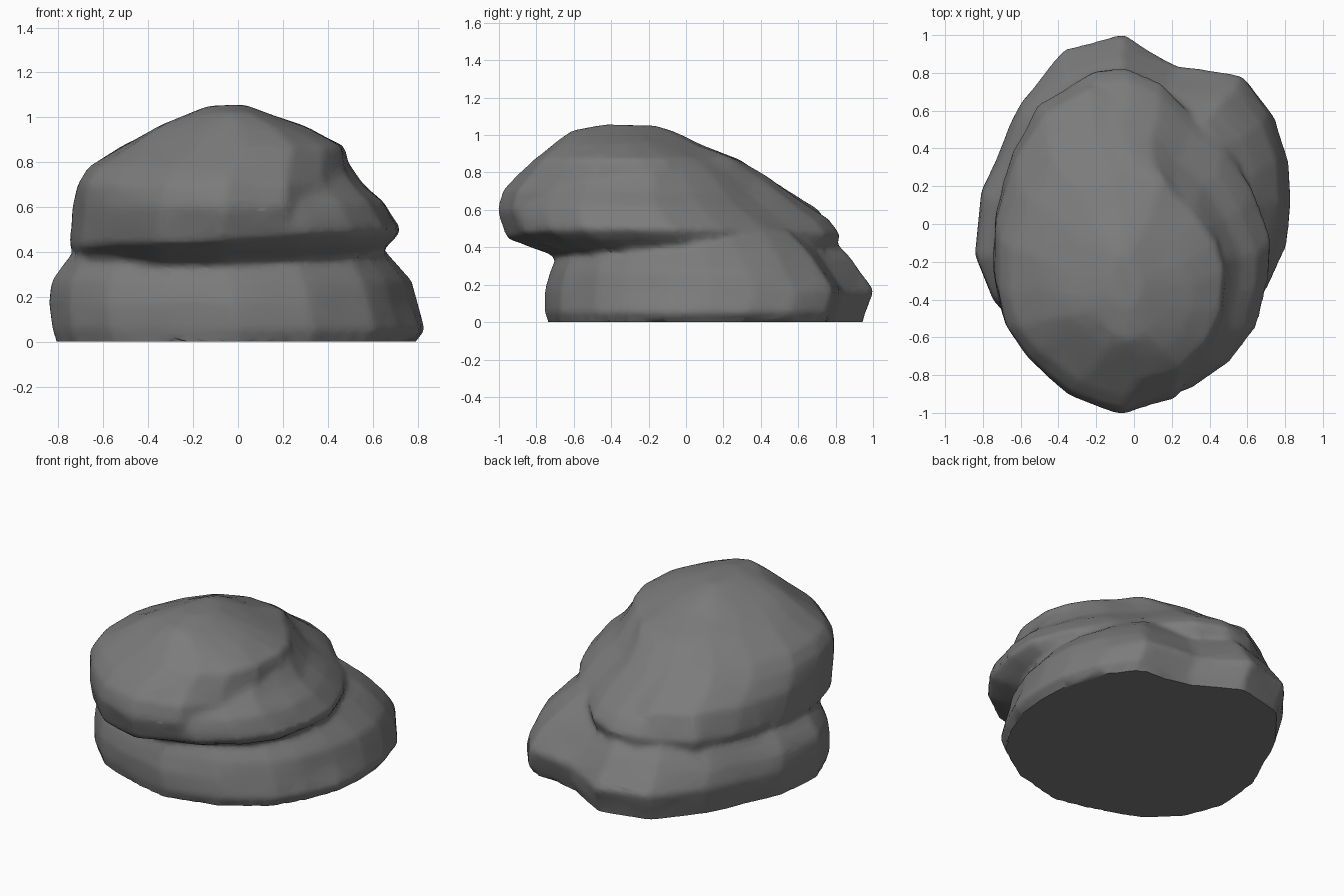
import bpy, bmesh
from mathutils import Vector, noise

cube = bpy.data.objects.get("Cube")
if cube:
    bpy.data.objects.remove(cube, do_unlink=True)

stone = bpy.data.materials.new("dark grey stone")
stone.use_nodes = True
GREY = (0.2, 0.2, 0.2, 1)
stone.diffuse_color = GREY
stone.node_tree.nodes["Principled BSDF"].inputs["Base Color"].default_value = GREY


def lump(bm, outline, levels, lean=0.0):
    """Closed loft: the outline is fitted to (z, x min, x max, y min, y max) at each level.
    Lean tips the lower rim so that it sits lower on the -x side."""
    xs, ys = zip(*outline)
    fit = lambda v, src, lo, hi: lo + (v - min(src)) / (max(src) - min(src)) * (hi - lo)
    rings = [[bm.verts.new((fit(x, xs, x0, x1), fit(y, ys, y0, y1), z + lean * x * (z < 0.55)))
              for x, y in outline] for z, x0, x1, y0, y1 in levels]
    n = len(outline)
    for a, b in zip(rings, rings[1:]):
        for i in range(n):
            j = (i + 1) % n
            bm.faces.new((a[i], a[j], b[j], b[i]))
    bm.faces.new(rings[0][::-1])
    bm.faces.new(rings[-1])


bm = bmesh.new()
# Wide foot with a notch at the back
lump(bm, [(-.03, 1), (-.35, .92), (-.58, .65), (-.8, .17), (-.83, -.17), (-.74, -.4),
          (-.57, -.57), (-.3, -.69), (0, -.76), (.34, -.67), (.62, -.48), (.72, -.32),
          (.81, -.1), (.84, .13), (.82, .36), (.75, .58), (.6, .78), (.25, .83)],
     [(-.02, -.8, .77, -.73, .94), (.05, -.83, .84, -.76, .97), (.17, -.84, .8, -.76, 1.01),
      (.27, -.83, .77, -.73, .93), (.35, -.78, .7, -.69, .87), (.41, -.73, .65, -.68, .81),
      (.49, -.6, .54, -.6, .71)])
# Overhanging shoulder
lump(bm, [(-.2, .78), (-.5, .6), (-.68, .2), (-.74, -.2), (-.68, -.5), (-.35, -.88),
          (-.05, -.97), (.3, -.87), (.5, -.74), (.64, -.55), (.7, -.3), (.71, -.1),
          (.62, .15), (.48, .37), (.31, .53), (.15, .72), (-.03, .79)],
     [(.35, -.66, .6, -.68, .74), (.41, -.73, .68, -.86, .8), (.47, -.76, .73, -.96, .82),
      (.55, -.74, .69, -.97, .76), (.62, -.7, .65, -.95, .65), (.7, -.65, .56, -.89, .54),
      (.78, -.55, .5, -.77, .43), (.86, -.4, .43, -.6, .3)], lean=0.04)
# Domed crown, steep at the front and sloping back
lump(bm, [(-.25, .8), (-.48, .66), (-.63, .4), (-.73, .05), (-.74, -.25), (-.69, -.5),
          (-.57, -.68), (-.35, -.9), (-.07, -1), (.2, -.91), (.36, -.7), (.46, -.42),
          (.48, -.1), (.43, .15), (.28, .4), (.08, .7)],
     [(.39, -.66, .42, -.78, .6), (.45, -.75, .48, -.96, .78), (.6, -.74, .5, -1.01, .72),
      (.7, -.72, .5, -.98, .55), (.78, -.67, .49, -.91, .43), (.87, -.52, .48, -.82, .3),
      (.95, -.37, .32, -.71, .08), (1.02, -.22, .13, -.61, -.06), (1.055, -.14, .04, -.46, -.16)],
     lean=0.04)
bmesh.ops.triangulate(bm, faces=bm.faces[:])
bmesh.ops.recalc_face_normals(bm, faces=bm.faces[:])
mesh = bpy.data.meshes.new("boulder")
bm.to_mesh(mesh)
bm.free()
boulder = bpy.data.objects.new("boulder", mesh)
bpy.context.collection.objects.link(boulder)

# Fuse the lumps into one weathered skin
fuse = boulder.modifiers.new("fuse", 'REMESH')
fuse.mode = 'VOXEL'
fuse.voxel_size = 0.022
soften = boulder.modifiers.new("soften", 'SMOOTH')
soften.factor, soften.iterations = 0.5, 5
thin = boulder.modifiers.new("thin", 'DECIMATE')
thin.ratio = 0.2
graph = bpy.context.evaluated_depsgraph_get()
skin = bpy.data.meshes.new_from_object(boulder.evaluated_get(graph))
boulder.modifiers.clear()
boulder.data = skin

# Gentle dents, and a flat underside
offsets = [v.normal * 0.01 * noise.noise(Vector(v.co) * 4.5) for v in skin.vertices]
for v, d in zip(skin.vertices, offsets):
    v.co += d
    if v.co.z < 0.015:
        v.co.z = 0
skin.materials.clear()
skin.materials.append(stone)

bpy.ops.object.select_all(action='DESELECT')
boulder.select_set(True)
bpy.context.view_layer.objects.active = boulder
bpy.ops.object.shade_smooth_by_angle(angle=0.7)
